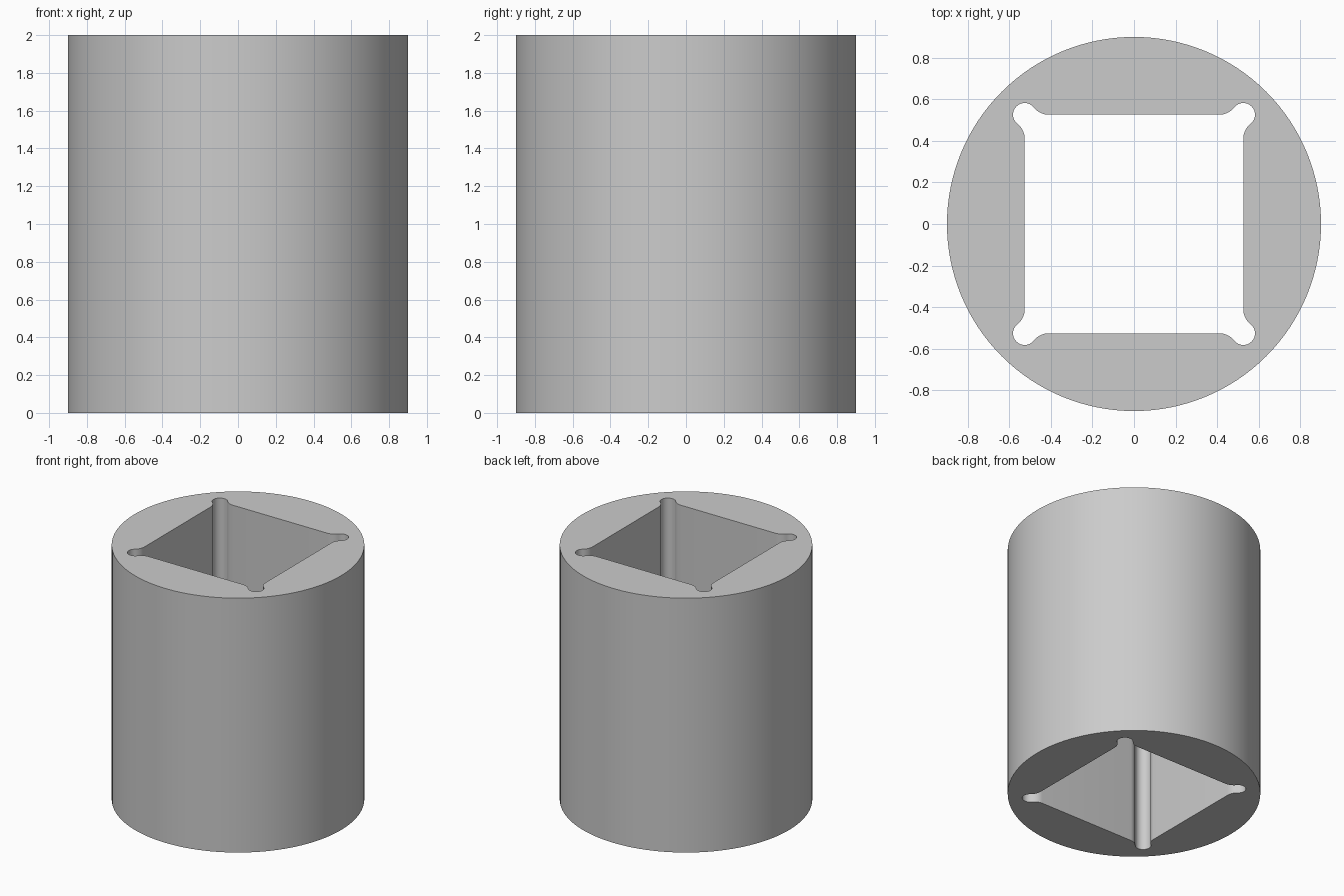
import bpy
import bmesh
from math import atan2, cos, hypot, pi, radians, sin
from mathutils import Matrix, Vector

cube = bpy.data.objects.get("Cube")
if cube:
    bpy.data.objects.remove(cube, do_unlink=True)

RADIUS, HEIGHT = 0.9, 2.0
HALF = 0.526       # half width of the square bore
RELIEF = 0.056     # radius of the round corner reliefs
FLAT = 0.411       # where the flat wall ends
# fillet radius that touches both the wall and the corner relief
GAP = HALF - FLAT
FILLET = (GAP ** 2 - RELIEF ** 2) / (2 * RELIEF)


def arc(cx, cy, radius, start, end, steps):
    angles = [start + (end - start) * i / steps for i in range(steps + 1)]
    return [Vector((cx + radius * cos(a), cy + radius * sin(a), 0)) for a in angles]


def bore_outline():
    turn = atan2(-GAP, FILLET)
    corner = arc(HALF + FILLET, FLAT, FILLET, pi, turn + pi, 8)
    corner += arc(HALF, HALF, RELIEF, turn, pi / 2 - turn, 24)[1:]
    corner += arc(FLAT, HALF + FILLET, FILLET, -pi / 2 - turn, -pi / 2, 8)[1:]
    return [Matrix.Rotation(k * pi / 2, 3, "Z") @ p for k in range(4) for p in corner]


def add_loop(bm, points):
    verts = [bm.verts.new(p) for p in points]
    return [bm.edges.new((v, verts[i - 1])) for i, v in enumerate(verts)]


# Sleeve: round outline with a relieved square bore, extruded upward
bm = bmesh.new()
edges = add_loop(bm, arc(0, 0, RADIUS, 0, 2 * pi, 128)[:-1])
edges += add_loop(bm, bore_outline())
bmesh.ops.triangle_fill(bm, edges=edges, use_beauty=True, normal=(0, 0, 1))
result = bmesh.ops.extrude_face_region(bm, geom=bm.faces[:], use_keep_orig=True)
top = [g for g in result["geom"] if isinstance(g, bmesh.types.BMVert)]
bmesh.ops.translate(bm, verts=top, vec=(0, 0, HEIGHT))
bmesh.ops.recalc_face_normals(bm, faces=bm.faces[:])

mesh = bpy.data.meshes.new("sleeve")
bm.to_mesh(mesh)
bm.free()
sleeve = bpy.data.objects.new("sleeve", mesh)
bpy.context.collection.objects.link(sleeve)

# Plain grey material
grey = bpy.data.materials.new("light grey")
grey.use_nodes = True
color = (0.6, 0.6, 0.6, 1)
grey.diffuse_color = color
grey.node_tree.nodes["Principled BSDF"].inputs["Base Color"].default_value = color
mesh.materials.append(grey)

# Smooth curved walls, sharp rims
bpy.ops.object.select_all(action="DESELECT")
sleeve.select_set(True)
bpy.context.view_layer.objects.active = sleeve
bpy.ops.object.shade_smooth_by_angle(angle=radians(30))
